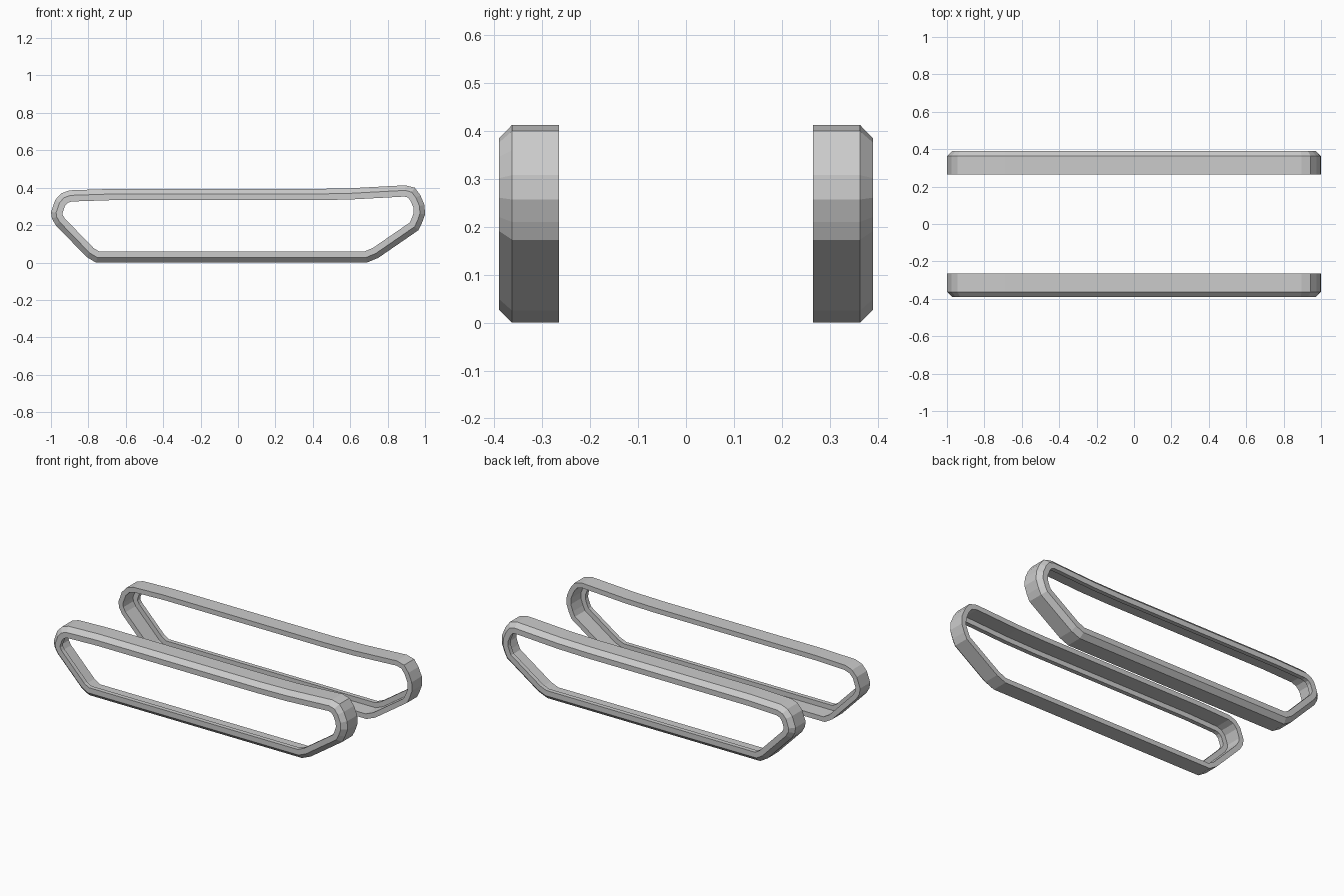
import bpy, bmesh
from mathutils import Vector

if "Cube" in bpy.data.objects:
    bpy.data.objects.remove(bpy.data.objects["Cube"])

# Side outline of the track, counter-clockwise seen from the front (x, z)
OUTLINE = [(-0.76, 0), (0.69, 0), (0.75, 0.025), (0.965, 0.173), (0.983, 0.21),
           (1.0, 0.257), (0.997, 0.308), (0.975, 0.36), (0.945, 0.40),
           (0.895, 0.413), (0.60, 0.397), (0.40, 0.393), (-0.69, 0.393),
           (-0.90, 0.386), (-0.945, 0.37), (-0.977, 0.335), (-1.0, 0.27),
           (-0.995, 0.235), (-0.975, 0.20), (-0.81, 0.03)]

# Closed cross-section: distance from the centre line (y) and inset from the
# outline; a thin tread with a raised outer lip
SECTION = [(0.265, 0), (0.363, 0), (0.39, 0.027), (0.39, 0.06),
           (0.363, 0.06), (0.363, 0.03), (0.265, 0.03)]


def inset(points, d):
    """Move every edge of the closed outline inward by d."""
    pts = [Vector(p) for p in points]
    out = []
    for i, p in enumerate(pts):
        a = (p - pts[i - 1]).normalized()
        b = (pts[(i + 1) % len(pts)] - p).normalized()
        na, nb = Vector((-a.y, a.x)), Vector((-b.y, b.x))
        out.append(p + (na + nb) * (d / (1 + na.dot(nb))))
    return out


def make_track(name, side):
    bm = bmesh.new()
    rings = [[bm.verts.new((p.x, side * y, p.y)) for p in inset(OUTLINE, d)]
             for y, d in SECTION]
    n = len(OUTLINE)
    for k, r in enumerate(rings):
        s = rings[(k + 1) % len(rings)]
        for i in range(n):
            j = (i + 1) % n
            bm.faces.new([r[i], s[i], s[j], r[j]])
    bmesh.ops.recalc_face_normals(bm, faces=bm.faces[:])
    mesh = bpy.data.meshes.new(name)
    bm.to_mesh(mesh)
    bm.free()
    bpy.context.collection.objects.link(bpy.data.objects.new(name, mesh))


# Mirrored pair of track bands
make_track("front_track", -1)
make_track("back_track", 1)
